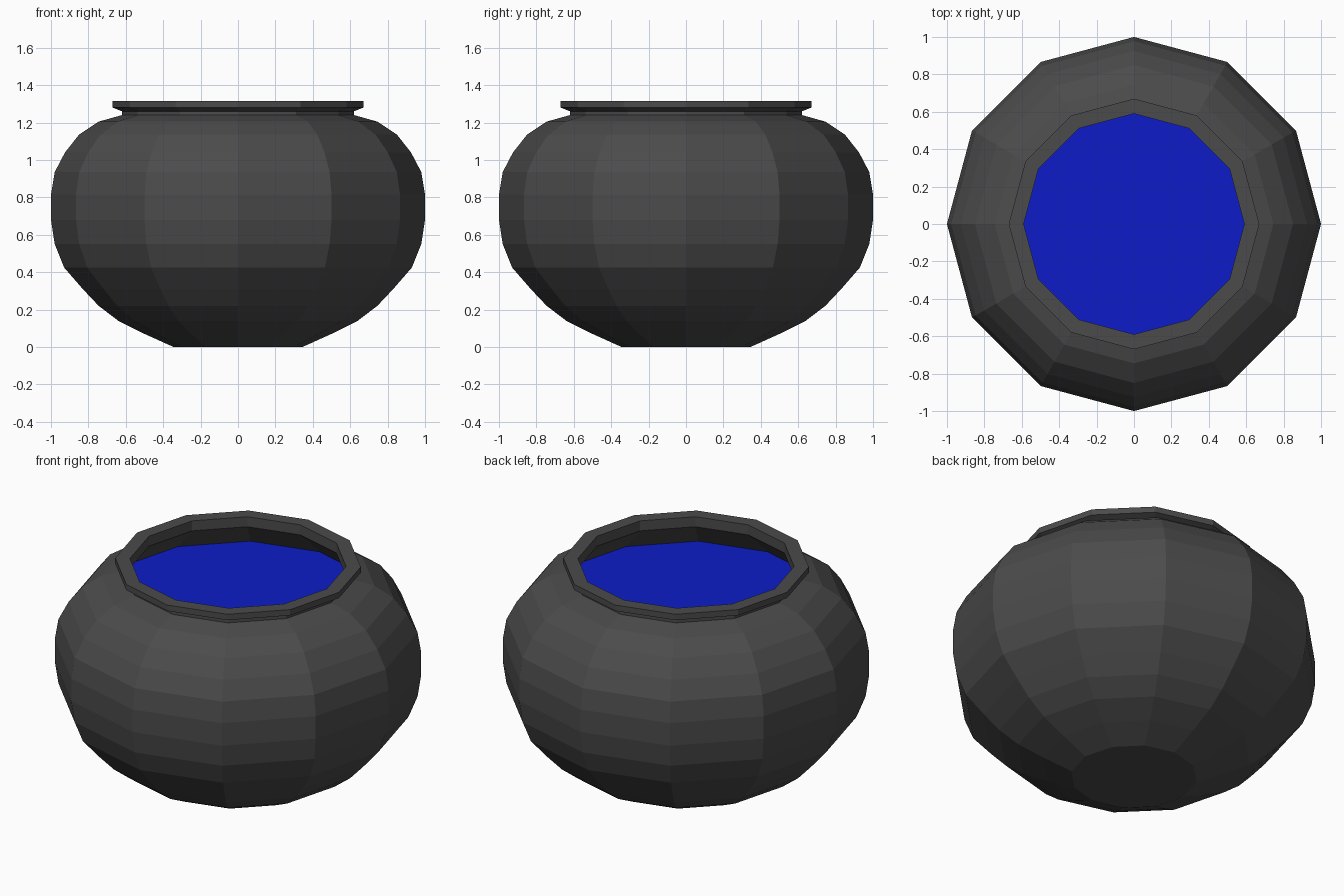
import bpy
import bmesh
from math import cos, sin, pi

if "Cube" in bpy.data.objects:
    bpy.data.objects.remove(bpy.data.objects["Cube"])

SIDES = 12


def material(name, color):
    mat = bpy.data.materials.new(name)
    mat.diffuse_color = color
    mat.use_nodes = True
    mat.node_tree.nodes["Principled BSDF"].inputs["Base Color"].default_value = mat.diffuse_color
    return mat


def lathe(name, profile, mat):
    """Revolve (radius, height) points around z, capping both ends flat."""
    bm = bmesh.new()
    rings = []
    for r, z in profile:
        rings.append([bm.verts.new((r * cos(2 * pi * i / SIDES),
                                    r * sin(2 * pi * i / SIDES), z))
                      for i in range(SIDES)])
    for a, b in zip(rings, rings[1:]):
        for i in range(SIDES):
            j = (i + 1) % SIDES
            bm.faces.new((a[i], a[j], b[j], b[i]))
    bm.faces.new(rings[0][::-1])
    bm.faces.new(rings[-1])
    me = bpy.data.meshes.new(name)
    bm.to_mesh(me)
    bm.free()
    me.materials.append(mat)
    ob = bpy.data.objects.new(name, me)
    bpy.context.collection.objects.link(ob)
    return ob


iron = material("dark_iron", (0.07, 0.07, 0.07, 1))
blue = material("blue_liquid", (0.004, 0.012, 0.58, 1))

# Rounded belly, narrow neck and flared lip
outer = [(0.345, 0), (0.50, 0.07), (0.64, 0.14), (0.745, 0.22), (0.83, 0.31),
         (0.93, 0.425), (0.98, 0.55), (1.0, 0.68), (1.0, 0.815), (0.98, 0.935),
         (0.925, 1.04), (0.85, 1.135), (0.745, 1.205), (0.645, 1.233),
         (0.62, 1.24), (0.62, 1.26), (0.67, 1.28), (0.67, 1.315)]
# Hollow inside, from lip down to the inner floor
inner = [(0.59, 1.315), (0.59, 1.255), (0.69, 1.165), (0.77, 1.085),
         (0.86, 0.93), (0.89, 0.75), (0.86, 0.56), (0.72, 0.34),
         (0.50, 0.17), (0.30, 0.10)]
lathe("pot", outer + inner, iron)

# Liquid surface, a thin disc touching the inner wall
lathe("liquid", [(0.775, 1.065), (0.77, 1.085)], blue)
